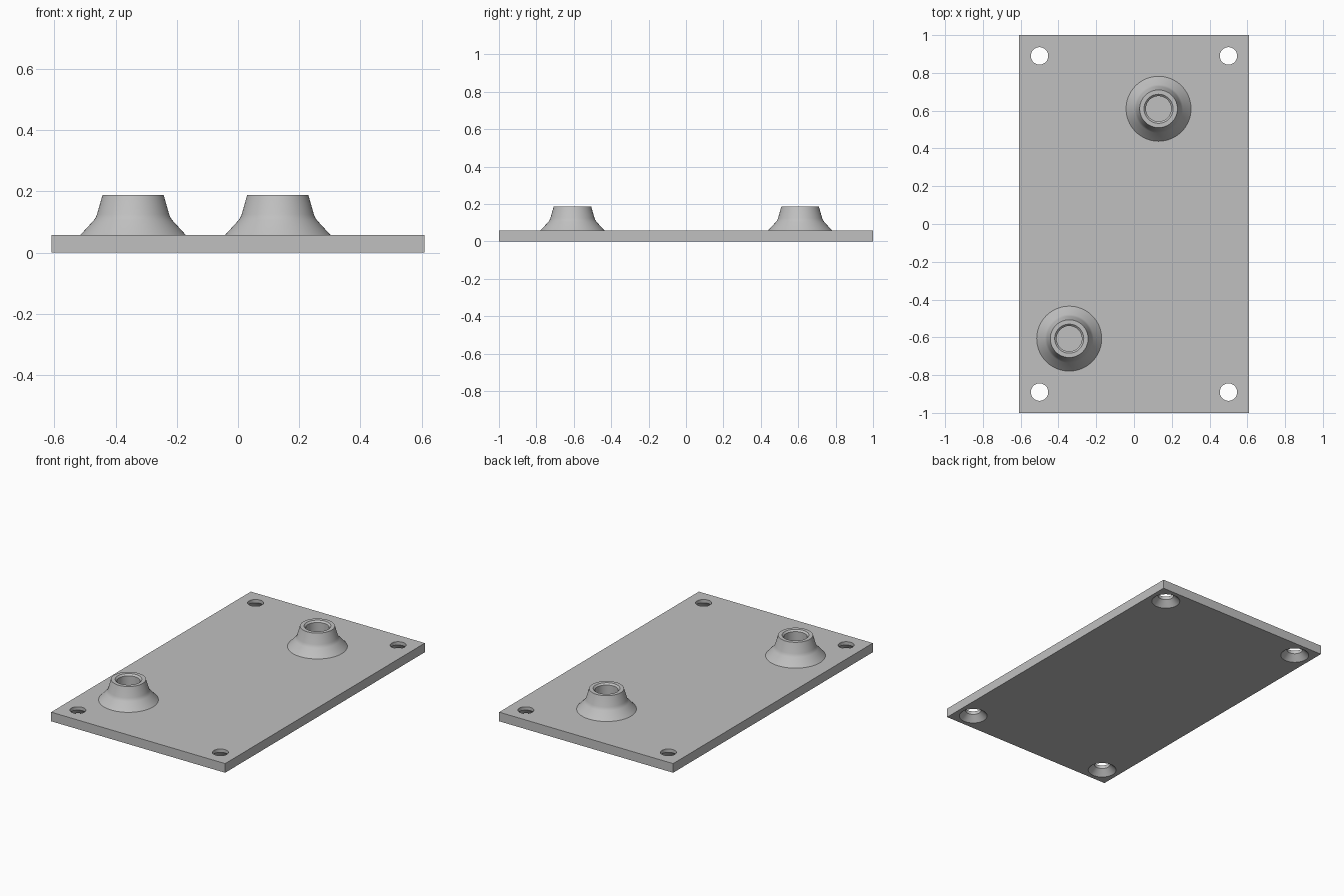
import bpy
import bmesh
import math
from mathutils import Matrix, Vector

cube = bpy.data.objects.get("Cube")
if cube:
    bpy.data.objects.remove(cube, do_unlink=True)

WIDTH, LENGTH, THICK = 1.22, 2.0, 0.058
SEGMENTS = 64

grey = bpy.data.materials.new("plain_grey")
grey.use_nodes = True
grey.diffuse_color = (0.53, 0.53, 0.53, 1)
grey.node_tree.nodes["Principled BSDF"].inputs["Base Color"].default_value = grey.diffuse_color


def add_object(name, bm):
    """Turn a bmesh into a linked object in the shared grey."""
    mesh = bpy.data.meshes.new(name)
    bm.to_mesh(mesh)
    bm.free()
    mesh.materials.append(grey)
    obj = bpy.data.objects.new(name, mesh)
    bpy.context.collection.objects.link(obj)
    return obj


def lathe(name, profile, x, y, capped=False):
    """Spin a (radius, height) profile round a vertical axis at x, y."""
    bm = bmesh.new()
    verts = [bm.verts.new((r, 0, z)) for r, z in profile]
    edges = [bm.edges.new(pair) for pair in zip(verts, verts[1:])]
    bmesh.ops.spin(bm, geom=verts + edges, cent=(0, 0, 0), axis=(0, 0, 1),
                   angle=math.tau, steps=SEGMENTS, use_merge=False)
    bmesh.ops.remove_doubles(bm, verts=bm.verts, dist=1e-5)
    if capped:
        bmesh.ops.holes_fill(bm, edges=[e for e in bm.edges if e.is_boundary], sides=0)
    bmesh.ops.recalc_face_normals(bm, faces=bm.faces)
    bmesh.ops.translate(bm, verts=bm.verts, vec=Vector((x, y, 0)))
    return add_object(name, bm)


def smooth(obj, degrees):
    bpy.ops.object.select_all(action="DESELECT")
    obj.select_set(True)
    bpy.context.view_layer.objects.active = obj
    bpy.ops.object.shade_smooth_by_angle(angle=math.radians(degrees))


# Base plate
bm = bmesh.new()
bmesh.ops.create_cube(bm, size=1, matrix=Matrix.Translation((0, 0, THICK / 2))
                      @ Matrix.Diagonal((WIDTH, LENGTH, THICK, 1)))
plate = add_object("base_plate", bm)

# Corner screw holes, countersunk from below
hole_profile = [(0.093, -0.01), (0.083, 0), (0.046, 0.037), (0.046, 0.1)]
for sx in (-1, 1):
    for sy in (-1, 1):
        cutter = lathe("screw_hole_cutter", hole_profile, sx * 0.5, sy * 0.89, True)
        cutter.hide_render = True
        cut = plate.modifiers.new("screw_hole", "BOOLEAN")
        cut.operation = "DIFFERENCE"
        cut.solver = "EXACT"
        cut.object = cutter
        bpy.ops.object.select_all(action="DESELECT")
        bpy.context.view_layer.objects.active = plate
        plate.select_set(True)
        bpy.ops.object.modifier_apply(modifier=cut.name)
        bpy.data.objects.remove(cutter, do_unlink=True)
smooth(plate, 30)

# Flared hollow bosses with a chamfered rim
boss_profile = [(0.172, THICK), (0.128, 0.106), (0.122, 0.115), (0.118, 0.125),
                (0.1, 0.188), (0.077, 0.188), (0.067, 0.178), (0.067, THICK)]
for name, x, y in (("front_boss", -0.343, -0.607), ("rear_boss", 0.13, 0.61)):
    smooth(lathe(name, boss_profile, x, y), 30)
